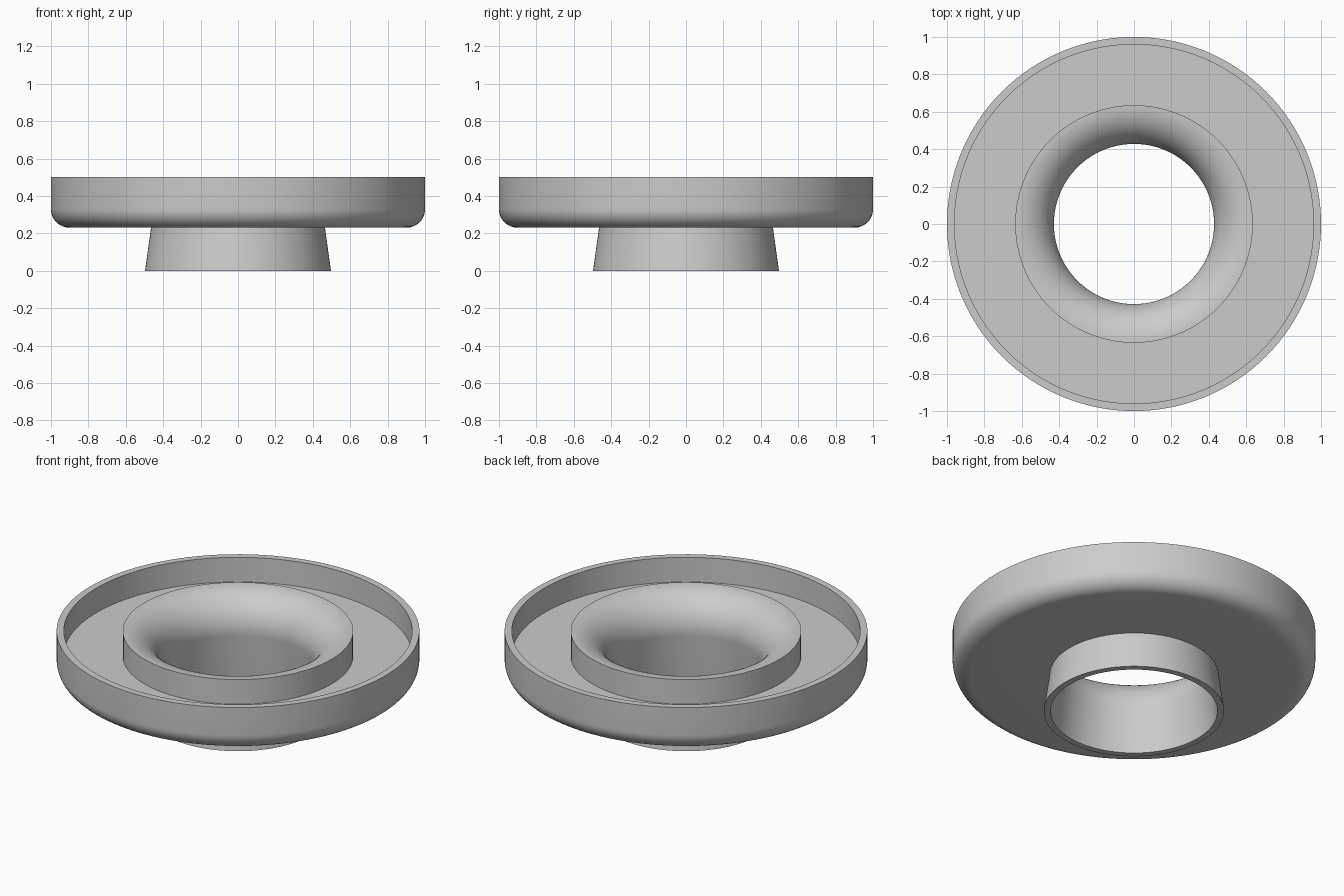
import bpy, bmesh
from math import sin, cos, pi, radians

cube = bpy.data.objects.get("Cube")
if cube:
    bpy.data.objects.remove(cube, do_unlink=True)

SEGMENTS = 128


def arc(cr, cz, radius, start, end, steps):
    """Points (r, z) along a circular arc, angles in degrees."""
    angles = [radians(start + (end - start) * i / steps) for i in range(steps + 1)]
    return [(cr + radius * cos(a), cz + radius * sin(a)) for a in angles]


def revolve(name, profile, material):
    """Turn a closed (r, z) profile into a ring around the z axis."""
    bm = bmesh.new()
    rings = []
    for r, z in profile:
        rings.append([bm.verts.new((r * cos(2 * pi * i / SEGMENTS),
                                    r * sin(2 * pi * i / SEGMENTS), z))
                      for i in range(SEGMENTS)])
    for a, b in zip(rings, rings[1:] + rings[:1]):
        for i in range(SEGMENTS):
            j = (i + 1) % SEGMENTS
            bm.faces.new((a[i], a[j], b[j], b[i]))
    bmesh.ops.recalc_face_normals(bm, faces=bm.faces)
    mesh = bpy.data.meshes.new(name)
    bm.to_mesh(mesh)
    bm.free()
    mesh.materials.append(material)
    obj = bpy.data.objects.new(name, mesh)
    bpy.context.collection.objects.link(obj)
    bpy.ops.object.select_all(action='DESELECT')
    obj.select_set(True)
    bpy.context.view_layer.objects.active = obj
    bpy.ops.object.shade_smooth_by_angle(angle=radians(30))
    return obj


grey = bpy.data.materials.new("plain grey")
grey.use_nodes = True
colour = (0.6, 0.6, 0.6, 1)
grey.diffuse_color = colour
grey.node_tree.nodes["Principled BSDF"].inputs["Base Color"].default_value = colour

TOP, FLOOR, BASE = 0.5, 0.35, 0.23

# Tapered spout foot and underside of the dish
profile = [(0.46, 0), (0.497, 0), (0.465, BASE)]
# Rounded lower edge of the dish, then the rim
profile += arc(0.9, BASE + 0.1, 0.1, -90, 0, 12)
profile += [(1, TOP), (0.96, TOP)]
# Annular trough and the upright collar
profile += [(0.96, FLOOR), (0.635, FLOOR)]
# Flared mouth curving into the tapered bore
profile += arc(0.635, TOP - 0.207, 0.207, 90, 187, 20)

revolve("flanged_dish", profile, grey)
